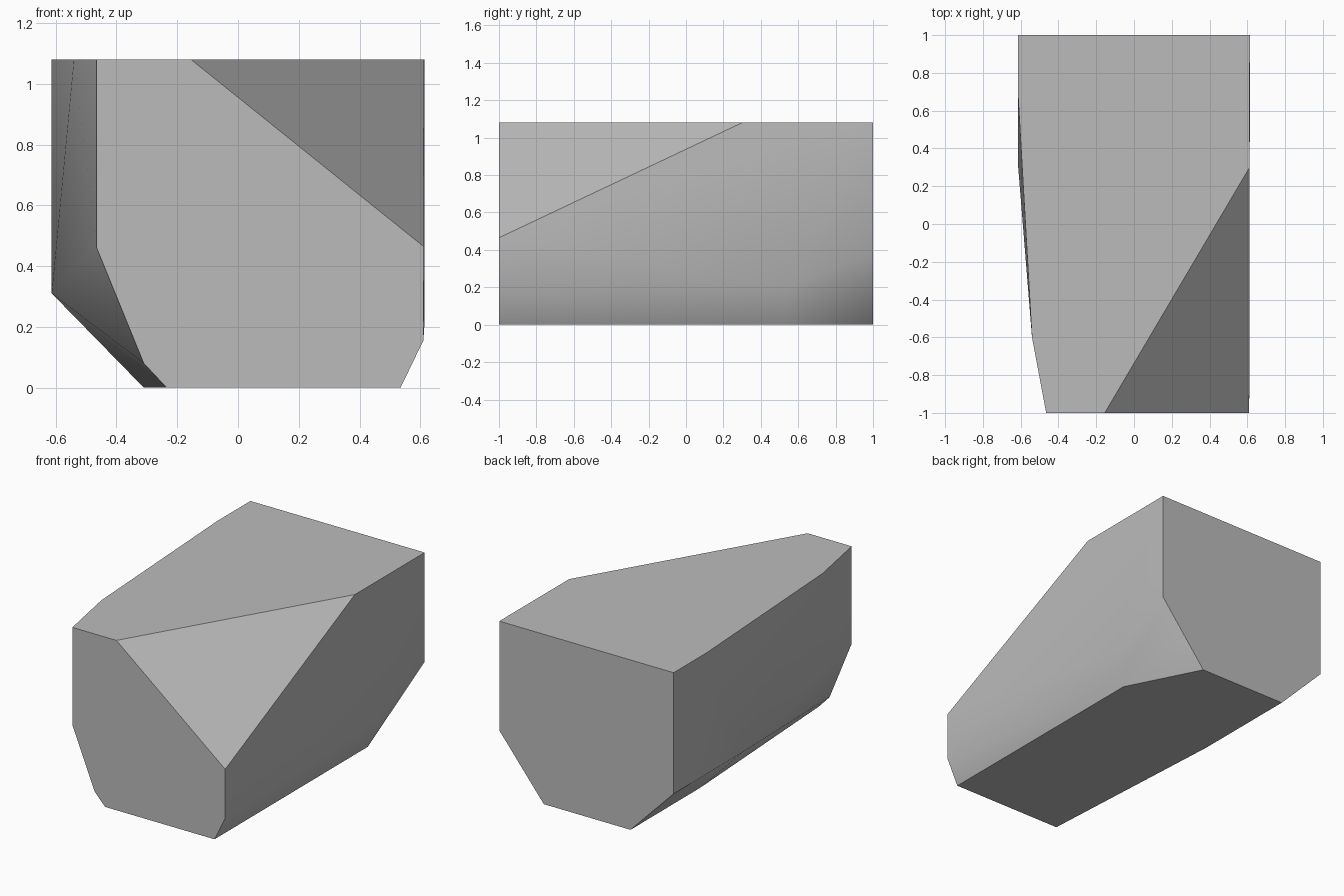
import bpy
import bmesh
import math

# Remove the default cube
default_cube = bpy.data.objects.get("Cube")
if default_cube:
    bpy.data.objects.remove(default_cube, do_unlink=True)

HALF_WIDTH = 0.613
TOP = 1.08
FRONT, BACK = -1.0, 1.0


def make_material(name, colour):
    material = bpy.data.materials.new(name)
    material.use_nodes = True
    material.diffuse_color = colour
    shader = material.node_tree.nodes["Principled BSDF"]
    shader.inputs["Base Color"].default_value = colour
    shader.inputs["Roughness"].default_value = 0.8
    return material


def build_hull(name, corners, material, smooth_angle):
    """Wrap a faceted convex solid around its corner points."""
    bm = bmesh.new()
    for corner in corners:
        bm.verts.new(corner)
    result = bmesh.ops.convex_hull(bm, input=bm.verts)
    unused = [g for g in result["geom_interior"] if isinstance(g, bmesh.types.BMVert)]
    bmesh.ops.delete(bm, geom=unused, context="VERTS")
    # Merge triangles that lie in one flat facet
    bmesh.ops.dissolve_limit(bm, angle_limit=math.radians(0.5),
                             verts=bm.verts, edges=bm.edges)
    bmesh.ops.recalc_face_normals(bm, faces=bm.faces)
    mesh = bpy.data.meshes.new(name)
    bm.to_mesh(mesh)
    bm.free()
    mesh.materials.append(material)
    obj = bpy.data.objects.new(name, mesh)
    bpy.context.collection.objects.link(obj)
    bpy.ops.object.select_all(action="DESELECT")
    obj.select_set(True)
    bpy.context.view_layer.objects.active = obj
    bpy.ops.object.shade_smooth_by_angle(angle=math.radians(smooth_angle))
    return obj


# Front and back outlines as (x, z), starting at the upper -x corner
front_outline = [(-0.465, TOP), (-0.465, 0.46), (-0.31, 0.08), (-0.235, 0),
                 (0.535, 0), (0.61, 0.155), (0.61, 0.465), (-0.155, TOP)]
back_outline = [(-HALF_WIDTH, TOP), (-HALF_WIDTH, 0.31), (-0.31, 0),
                (0.3, 0), (HALF_WIDTH, 0.385), (HALF_WIDTH, TOP)]

# Corners along the sides between the two ends
side_corners = [
    (-0.54, -0.6, TOP), (-HALF_WIDTH, 0.67, TOP),
    (-HALF_WIDTH, 0.3, 0.31), (-0.31, 0.3, 0),
    (0.535, 0.54, 0), (HALF_WIDTH, 0.54, 0.2), (0.612, 0.3, TOP),
]

corners = [(x, FRONT, z) for x, z in front_outline]
corners += [(x, BACK, z) for x, z in back_outline]
corners += side_corners

stone_grey = make_material("stone grey", (0.5, 0.5, 0.5, 1))
build_hull("stone_block", corners, stone_grey, 30)
